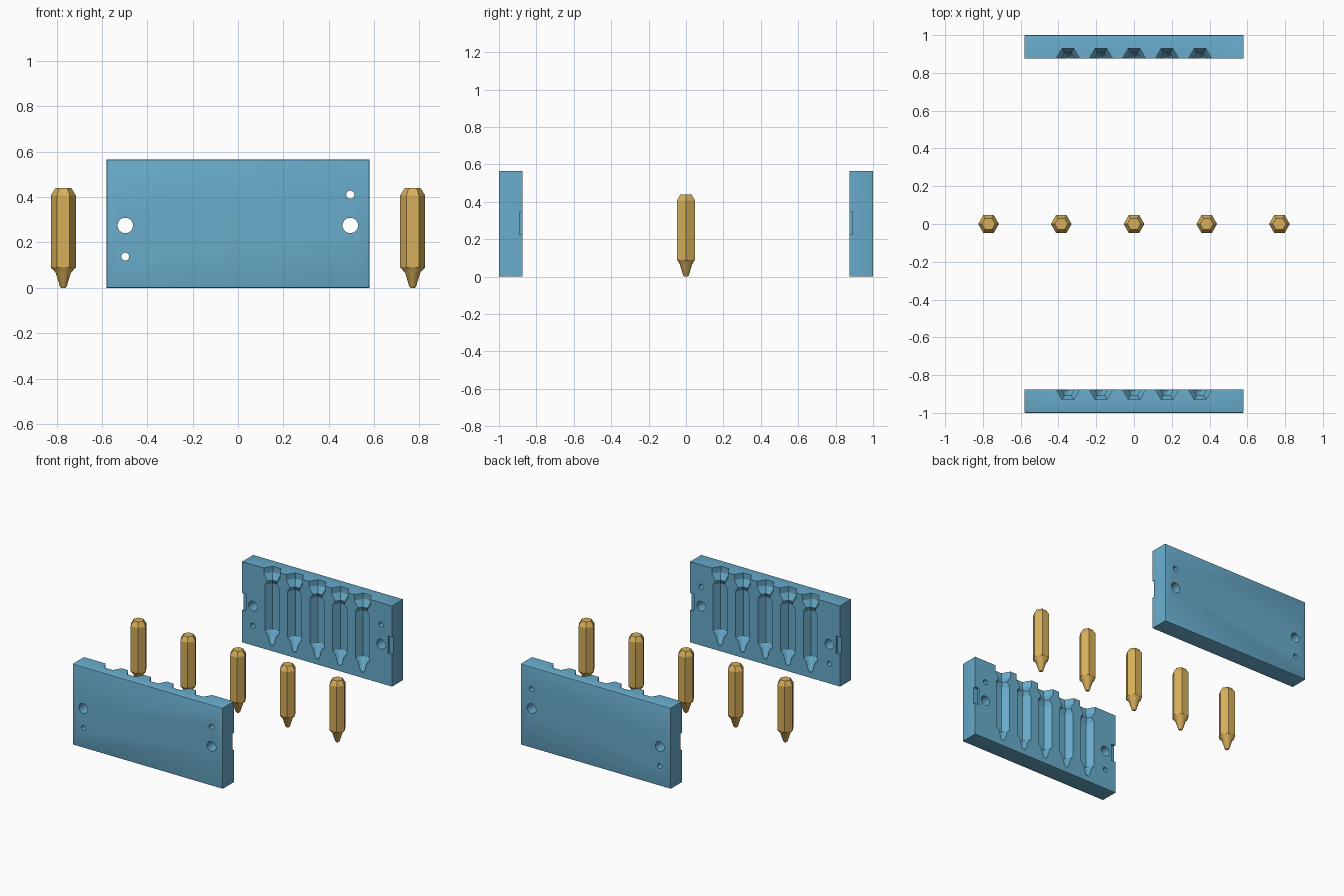
import bpy, bmesh, math
from mathutils import Matrix, Vector

if "Cube" in bpy.data.objects:
    bpy.data.objects.remove(bpy.data.objects["Cube"])


def material(name, rgb):
    m = bpy.data.materials.new(name)
    m.diffuse_color = (*rgb, 1)
    m.use_nodes = True
    m.node_tree.nodes["Principled BSDF"].inputs["Base Color"].default_value = m.diffuse_color
    return m


BLUE = material("mould blue", (0.14, 0.41, 0.60))
GOLD = material("crayon gold", (0.68, 0.43, 0.105))


def make_object(name, bm, mat):
    bmesh.ops.recalc_face_normals(bm, faces=bm.faces[:])
    me = bpy.data.meshes.new(name)
    bm.to_mesh(me)
    bm.free()
    me.materials.append(mat)
    ob = bpy.data.objects.new(name, me)
    bpy.context.collection.objects.link(ob)
    return ob


def smooth(ob):
    bpy.ops.object.select_all(action='DESELECT')
    ob.select_set(True)
    bpy.context.view_layer.objects.active = ob
    bpy.ops.object.shade_smooth_by_angle(angle=math.radians(25))


def loft(bm, rings, x=0, y=0, z=0, n=24):
    """Stack of rings (height, radius, is_hex) closed at both ends."""
    loops = []
    for h, r, is_hex in rings:
        loop = []
        for i in range(n):
            a = 2 * math.pi * i / n
            k = r
            if is_hex:  # corners lie on the x axis
                k *= math.cos(math.pi / 6) / math.cos(a % (math.pi / 3) - math.pi / 6)
            loop.append(bm.verts.new((x + k * math.cos(a), y + k * math.sin(a), z + h)))
        loops.append(loop)
    for a, b in zip(loops, loops[1:]):
        for i in range(n):
            j = (i + 1) % n
            bm.faces.new((a[i], a[j], b[j], b[i]))
    bm.faces.new(loops[0][::-1])
    bm.faces.new(loops[-1])


def box(bm, lo, hi):
    lo, hi = Vector(lo), Vector(hi)
    mat = Matrix.Translation((lo + hi) / 2) @ Matrix.Diagonal((*(hi - lo), 1))
    return bmesh.ops.create_cube(bm, size=1, matrix=mat)["verts"]


# Crayon profile: round tip, hexagonal barrel, chamfered top
CRAYON = [(0, 0.010, False), (0.006, 0.015, False), (0.066, 0.033, False),
          (0.09, 0.055, True), (0.408, 0.055, True), (0.44, 0.035, True)]
# Cavity adds a pouring funnel above the crayon shape
CAVITY = CRAYON + [(0.485, 0.062, True), (0.56, 0.062, True)]

# Loose crayons in a row
for i in range(5):
    bm = bmesh.new()
    loft(bm, CRAYON, x=(i - 2) * 0.385)
    smooth(make_object(f"crayon_{i + 1}", bm, GOLD))


def mould_half(name, side):
    inner, outer = 0.875 * side, 1.0 * side
    # Plate with slightly eased outer edges
    bm = bmesh.new()
    box(bm, (-0.58, min(inner, outer), 0), (0.58, max(inner, outer), 0.565))
    edges = [e for e in bm.edges if all(abs(v.co.y - outer) < 1e-4 for v in e.verts)]
    bmesh.ops.bevel(bm, geom=edges, offset=0.005, segments=2, profile=0.5, affect='EDGES')
    plate = make_object(name, bm, BLUE)

    # Cutters: crayon cavities, bolt and pin holes, side pry slots
    bm = bmesh.new()
    for i in range(5):
        loft(bm, CAVITY, x=(i - 2) * 0.175, y=inner, z=0.04)
    for x, z, r in ((-0.497, 0.275, 0.034), (0.495, 0.275, 0.034),
                    (-0.497, 0.138, 0.017), (0.495, 0.411, 0.018)):
        mat = Matrix.Translation((x, 0.9375 * side, z)) @ Matrix.Rotation(math.pi / 2, 4, 'X')
        bmesh.ops.create_cone(bm, cap_ends=True, segments=32, radius1=r, radius2=r,
                              depth=0.3, matrix=mat)
    for s in (-1, 1):
        xs = sorted((s * 0.55, s * 0.62))
        ys = sorted((inner - 0.03 * side, inner + 0.015 * side))
        box(bm, (xs[0], ys[0], 0.225), (xs[1], ys[1], 0.345))
    cutter = make_object(name + "_cutter", bm, BLUE)
    cutter.hide_render = True

    mod = plate.modifiers.new("cavities", 'BOOLEAN')
    mod.operation = 'DIFFERENCE'
    mod.solver = 'EXACT'
    mod.object = cutter
    bpy.context.view_layer.objects.active = plate
    bpy.ops.object.modifier_apply(modifier=mod.name)
    bpy.data.objects.remove(cutter)
    smooth(plate)


mould_half("front_mould_half", -1)
mould_half("back_mould_half", 1)
